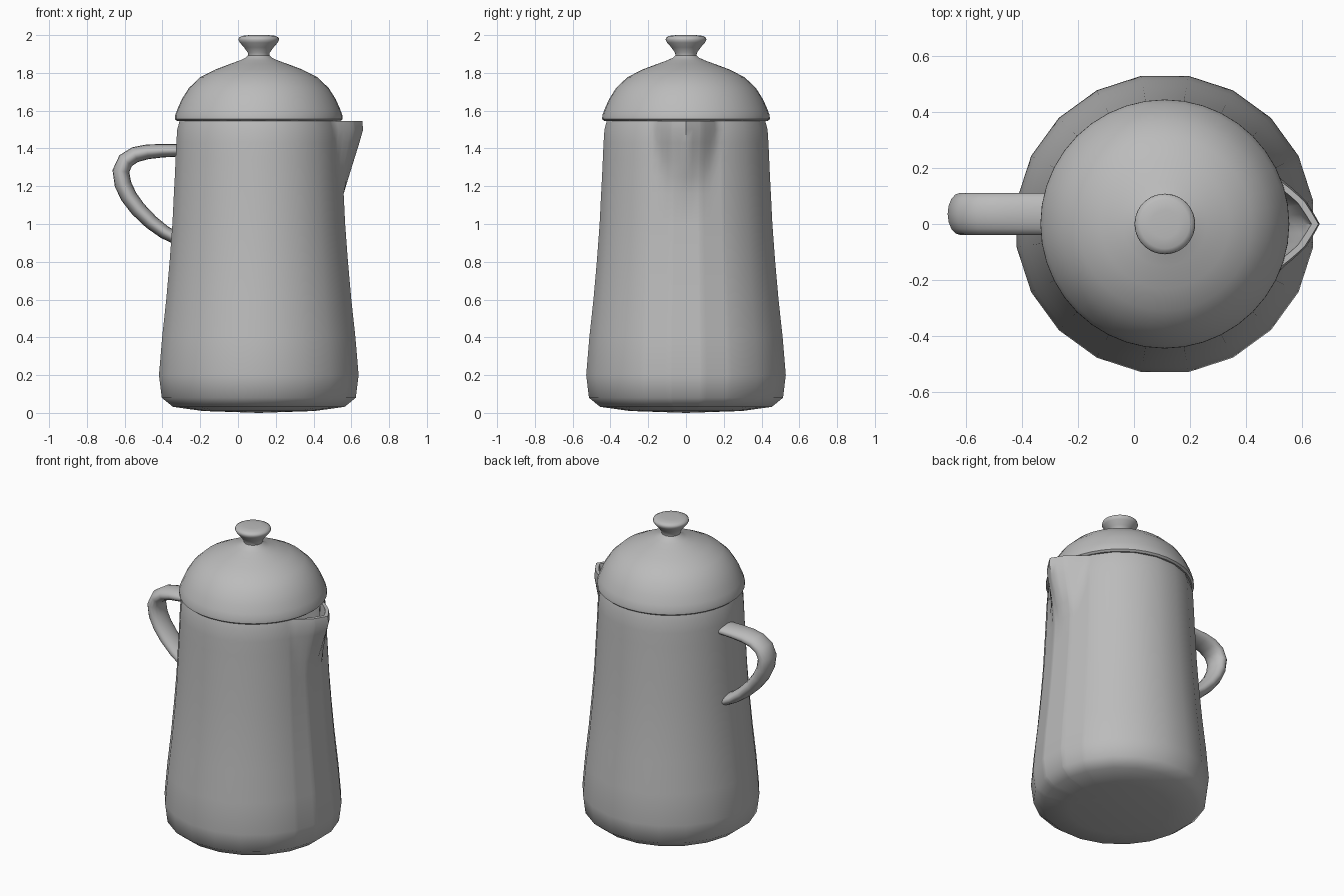
import bpy, bmesh, math
from mathutils import Vector

cube = bpy.data.objects.get("Cube")
if cube:
    bpy.data.objects.remove(cube, do_unlink=True)

AXIS_X = 0.11   # the pot's axis; the handle reaches out to -x

grey = bpy.data.materials.new("plain grey")
grey.use_nodes = True
grey.diffuse_color = (0.5, 0.5, 0.5, 1)
grey.node_tree.nodes["Principled BSDF"].inputs["Base Color"].default_value = (0.5, 0.5, 0.5, 1)


def finish(bm, name, angle=50):
    bmesh.ops.recalc_face_normals(bm, faces=bm.faces)
    mesh = bpy.data.meshes.new(name)
    bm.to_mesh(mesh)
    bm.free()
    mesh.materials.append(grey)
    obj = bpy.data.objects.new(name, mesh)
    bpy.context.collection.objects.link(obj)
    bpy.ops.object.select_all(action='DESELECT')
    obj.select_set(True)
    bpy.context.view_layer.objects.active = obj
    bpy.ops.object.shade_smooth_by_angle(angle=math.radians(angle))
    return obj


def lathe(name, profile, angles, radius=lambda r, z, a: r):
    """Turn (radius, height) points round the axis; radius 0 makes a pole."""
    bm = bmesh.new()
    rings = []
    for r, z in profile:
        if r == 0:
            rings.append([bm.verts.new((AXIS_X, 0, z))] * len(angles))
            continue
        ring = []
        for a in angles:
            rr = radius(r, z, a)
            ring.append(bm.verts.new((AXIS_X + rr * math.cos(a), rr * math.sin(a), z)))
        rings.append(ring)
    for low, high in zip(rings, rings[1:]):
        for i in range(len(angles)):
            j = (i + 1) % len(angles)
            corners = dict.fromkeys((low[i], low[j], high[j], high[i]))
            bm.faces.new(list(corners))
    return finish(bm, name)


# Body: twenty-sided open vessel with a pinched spout towards +x
SIDES = 20
STEP = 2 * math.pi / SIDES


def body_radius(r, z, a):
    a = (a + math.pi) % (2 * math.pi) - math.pi
    flat = r * math.cos(STEP / 2) / math.cos((a + STEP / 2) % STEP - STEP / 2)
    rise = min(max((z - 1.16) / 0.36, 0), 1)
    spread = 0.24 + 0.18 * rise
    pull = max(0, 1 - abs(a) / spread)
    return flat + 0.128 * rise * pull


body_angles = {round((i + 0.5) * STEP, 4) for i in range(SIDES)}
body_angles |= {round(i * 0.07 % (2 * math.pi), 4) for i in range(-6, 7)}
body_profile = [
    (0, 0), (0.3, 0.01), (0.46, 0.032), (0.52, 0.08), (0.535, 0.2),
    (0.518, 0.4), (0.496, 0.6), (0.478, 0.8), (0.463, 1.0), (0.455, 1.16),
    (0.45, 1.25), (0.446, 1.34), (0.442, 1.43), (0.437, 1.5), (0.425, 1.545),
    (0.4, 1.545), (0.41, 1.43), (0.415, 1.3), (0.42, 1.16), (0.48, 0.3),
    (0.42, 0.06), (0, 0.04)]
lathe("body", body_profile, sorted(body_angles), body_radius)

# Lid: domed cover with a rolled edge and a flared knob
lid_profile = [
    (0, 1.555), (0.41, 1.55), (0.432, 1.545), (0.444, 1.555), (0.443, 1.575),
    (0.43, 1.61), (0.408, 1.66), (0.37, 1.72), (0.31, 1.777), (0.23, 1.818),
    (0.15, 1.848), (0.1, 1.866), (0.07, 1.88), (0.056, 1.893), (0.058, 1.907),
    (0.078, 1.935), (0.1, 1.96), (0.108, 1.975), (0.105, 1.987),
    (0.088, 1.996), (0.05, 2.0), (0, 2.0)]
lathe("lid", lid_profile, [i * math.tau / 40 for i in range(40)])

# Handle: broad oval section swept along a curved path
path = [(-0.3, 1.39), (-0.4, 1.388), (-0.48, 1.382), (-0.545, 1.367),
        (-0.595, 1.335), (-0.62, 1.28), (-0.609, 1.21), (-0.578, 1.145),
        (-0.53, 1.08), (-0.46, 1.01), (-0.39, 0.957), (-0.31, 0.915)]
HANDLE_Y = 0.036
bm = bmesh.new()
rings = []
for i, (x, z) in enumerate(path):
    before = Vector(path[max(i - 1, 0)])
    after = Vector(path[min(i + 1, len(path) - 1)])
    along = (after - before).normalized()
    bend = math.sin(math.pi * i / (len(path) - 1))
    thick = 0.032 + 0.013 * bend
    ring = []
    for k in range(16):
        t = k * math.tau / 16
        off = thick * math.cos(t)
        ring.append(bm.verts.new((x - along.y * off, HANDLE_Y + 0.075 * math.sin(t),
                                  z + along.x * off)))
    rings.append(ring)
for a, b in zip(rings, rings[1:]):
    for k in range(16):
        n = (k + 1) % 16
        bm.faces.new((a[k], a[n], b[n], b[k]))
bm.faces.new(rings[0])
bm.faces.new(rings[-1])
finish(bm, "handle")
